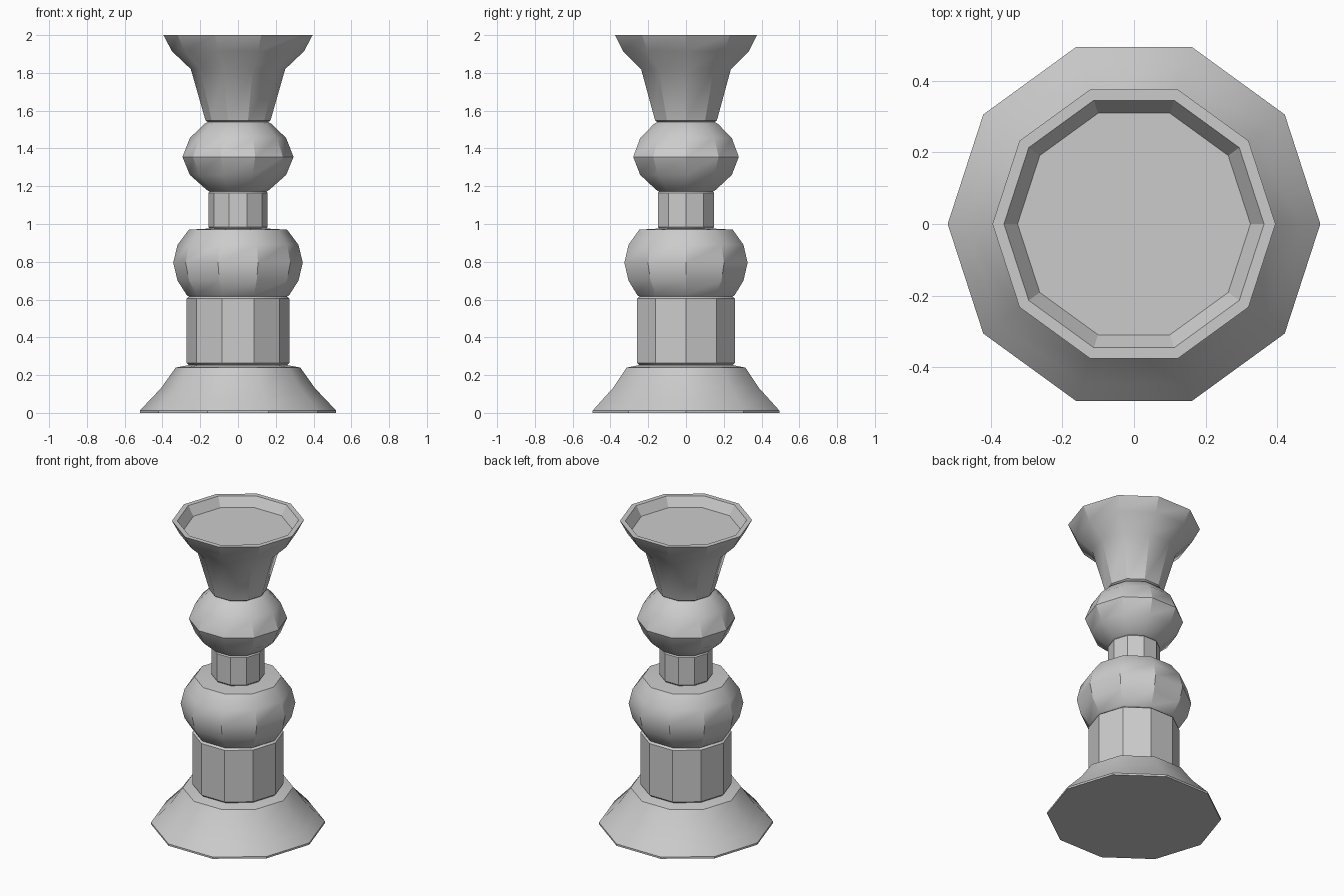
import bpy, bmesh
from math import cos, sin, tau, radians

if "Cube" in bpy.data.objects:
    bpy.data.objects.remove(bpy.data.objects["Cube"])

SIDES = 10


def lathe(name, profile, cap_start=False, cap_end=False):
    """Turn a (radius, height) profile, listed along the outside, into a ten-sided part."""
    bm = bmesh.new()
    rings = [[bm.verts.new((r * cos(tau * i / SIDES), r * sin(tau * i / SIDES), z))
              for i in range(SIDES)] for r, z in profile]
    for a, b in zip(rings, rings[1:]):
        for i in range(SIDES):
            j = (i + 1) % SIDES
            bm.faces.new((a[i], a[j], b[j], b[i]))
    if cap_start:
        bm.faces.new(rings[0][::-1])
    if cap_end:
        bm.faces.new(rings[-1])
    mesh = bpy.data.meshes.new(name)
    bm.to_mesh(mesh)
    bm.free()
    obj = bpy.data.objects.new(name, mesh)
    bpy.context.collection.objects.link(obj)
    bpy.ops.object.select_all(action='DESELECT')
    obj.select_set(True)
    bpy.context.view_layer.objects.active = obj
    bpy.ops.object.shade_smooth_by_angle(angle=radians(30))
    return obj


# Flared foot with a closed underside
lathe("base", [(0.52, 0), (0.52, 0.012), (0.47, 0.065), (0.408, 0.13),
               (0.33, 0.24), (0.26, 0.253)], cap_start=True)

# Straight lower drum
lathe("lower_drum", [(0.26, 0.253), (0.273, 0.265), (0.273, 0.605), (0.26, 0.615)])

# Large bulb
lathe("large_bulb", [(0.26, 0.615), (0.272, 0.625), (0.32, 0.70), (0.343, 0.795),
                     (0.32, 0.89), (0.26, 0.97), (0.15, 0.976)])

# Narrow collar
lathe("collar", [(0.15, 0.976), (0.157, 0.985), (0.157, 1.165), (0.15, 1.172)])

# Small bulb
lathe("small_bulb", [(0.15, 1.172), (0.165, 1.18), (0.255, 1.26), (0.294, 1.355),
                     (0.255, 1.455), (0.178, 1.53), (0.16, 1.54)])

# Flared cup with a shallow candle recess
lathe("candle_cup", [(0.16, 1.54), (0.172, 1.548), (0.25, 1.82), (0.35, 1.915),
                     (0.395, 2.0), (0.363, 2.0), (0.325, 1.94)], cap_end=True)
